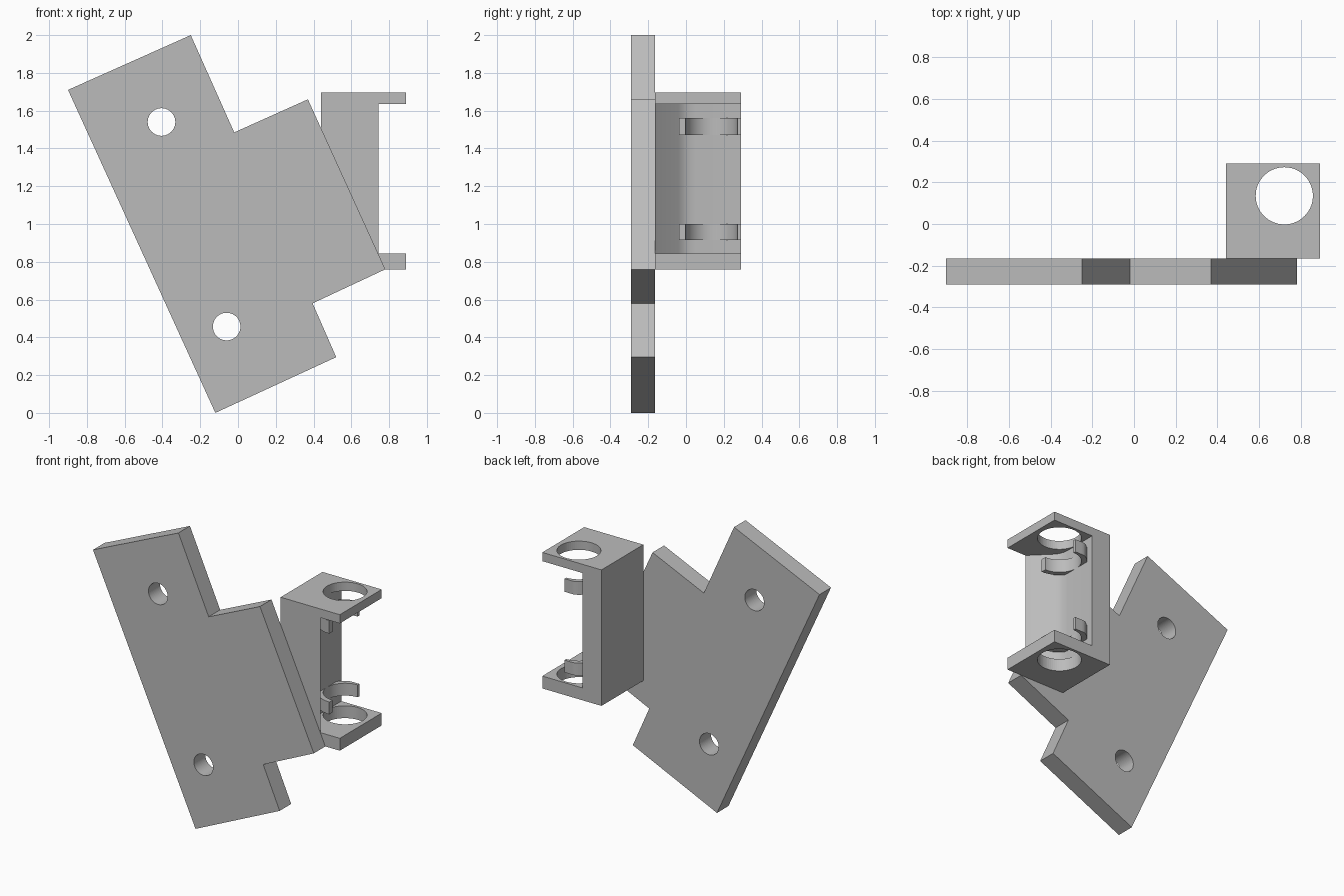
import bpy, bmesh, math
from mathutils import Vector

cube = bpy.data.objects.get("Cube")
if cube:
    bpy.data.objects.remove(cube, do_unlink=True)

grey = bpy.data.materials.new("light_grey")
grey.use_nodes = True
colour = (0.5, 0.5, 0.5, 1)
grey.diffuse_color = colour
grey.node_tree.nodes["Principled BSDF"].inputs["Base Color"].default_value = colour


def prism(name, outline, axis, low, high):
    """Extrude an outline along y (points are x, z) or z (points are x, y)."""
    bm = bmesh.new()
    place = (lambda a, b: (a, low, b)) if axis == "y" else (lambda a, b: (a, b, low))
    face = bm.faces.new([bm.verts.new(place(a, b)) for a, b in outline])
    grown = bmesh.ops.extrude_face_region(bm, geom=[face])["geom"]
    step = Vector((0, high - low, 0)) if axis == "y" else Vector((0, 0, high - low))
    bmesh.ops.translate(bm, vec=step, verts=[g for g in grown if isinstance(g, bmesh.types.BMVert)])
    bmesh.ops.recalc_face_normals(bm, faces=bm.faces)
    mesh = bpy.data.meshes.new(name)
    bm.to_mesh(mesh)
    bm.free()
    mesh.materials.append(grey)
    obj = bpy.data.objects.new(name, mesh)
    bpy.context.collection.objects.link(obj)
    return obj


def arc(cx, cy, r, start, end, n):
    angles = [math.radians(start + (end - start) * i / n) for i in range(n + 1)]
    return [(cx + r * math.cos(a), cy + r * math.sin(a)) for a in angles]


def drill(target, cx, cy, r, axis, low, high):
    """Cut a round hole through the target."""
    cutter = prism(target.name + "_cutter", arc(cx, cy, r, 0, 360, 64)[:-1], axis, low, high)
    cutter.hide_render = True
    cutter.hide_viewport = True
    cutter.display_type = "WIRE"
    mod = target.modifiers.new("hole", "BOOLEAN")
    mod.operation = "DIFFERENCE"
    mod.solver = "EXACT"
    mod.object = cutter


LEFT, RIGHT, FRONT, BACK = 0.44, 0.89, -0.165, 0.29
BORE_X, BORE_Y, BORE_R, RING_R = 0.72, 0.135, 0.137, 0.172
parts = []

# Tilted mounting plate with two screw holes
plate = prism("mounting_plate", [(-0.9, 1.71), (-0.25, 2.0), (-0.02, 1.485), (0.37, 1.66),
                                 (0.78, 0.76), (0.395, 0.58), (0.52, 0.295), (-0.12, 0)],
              "y", -0.29, FRONT)
for x, z in [(-0.405, 1.54), (-0.06, 0.457)]:
    drill(plate, x, z, 0.073, "y", -0.4, 0)
parts.append(plate)

# Upright column with a slanted, rounded inner wall
parts.append(prism("column", [(LEFT, FRONT), (0.745, FRONT), (0.62, -0.04), (0.598, -0.012),
                              (0.587, 0.02), (0.583, 0.05), (0.583, BACK), (LEFT, BACK)],
                   "z", 0.845, 1.635))

# Drilled end flanges
square = [(LEFT, FRONT), (RIGHT, FRONT), (RIGHT, BACK), (LEFT, BACK)]
for name, low, high in [("lower_flange", 0.76, 0.845), ("upper_flange", 1.635, 1.695)]:
    flange = prism(name, square, "z", low, high)
    drill(flange, BORE_X, BORE_Y, BORE_R, "z", low - 0.1, high + 0.1)
    parts.append(flange)

# Half-ring clips, trimmed flush with the back
outer = [(x, min(y, BACK)) for x, y in arc(BORE_X, BORE_Y, RING_R, 90, 270, 32)]
inner = arc(BORE_X, BORE_Y, BORE_R, 270, 90, 32)
for name, low, high in [("lower_clip", 0.915, 1.0), ("upper_clip", 1.47, 1.56)]:
    parts.append(prism(name, outer + inner, "z", low, high))

bpy.ops.object.select_all(action="DESELECT")
for part in parts:
    part.select_set(True)
bpy.context.view_layer.objects.active = plate
bpy.ops.object.shade_smooth_by_angle(angle=math.radians(30))
